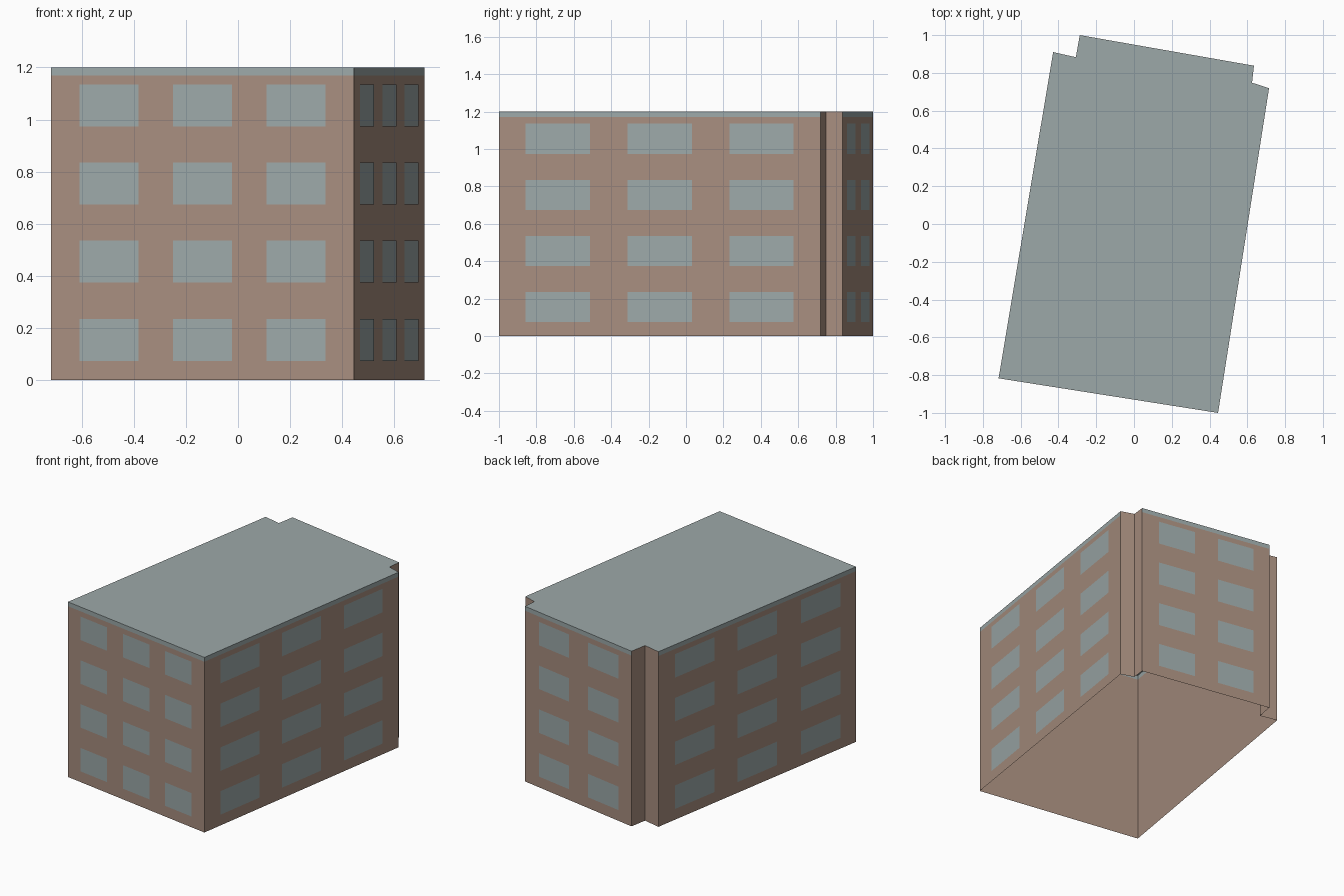
import bpy
import bmesh
from mathutils import Vector

cube = bpy.data.objects.get("Cube")
if cube:
    bpy.data.objects.remove(cube, do_unlink=True)


def make_material(name, colour):
    mat = bpy.data.materials.new(name)
    mat.use_nodes = True
    mat.diffuse_color = (*colour, 1)
    mat.node_tree.nodes["Principled BSDF"].inputs["Base Color"].default_value = (*colour, 1)
    return mat


brick = make_material("warm brown wall", (0.39, 0.272, 0.213))
slate = make_material("grey teal", (0.335, 0.395, 0.395))

HEIGHT, BAND = 1.2, 1.17
# Footprint, counter-clockwise from the front left corner as seen in plan
A, B = Vector((-0.717, -0.817)), Vector((0.445, -1.0))
C, D, E = Vector((0.715, 0.719)), Vector((0.625, 0.748)), Vector((0.635, 0.838))
F, G, H = Vector((-0.287, 1.0)), Vector((-0.308, 0.883)), Vector((-0.428, 0.91))
outline = [A, B, C, D, E, F, G, H]


def finish(name, bm, mats):
    mesh = bpy.data.meshes.new(name)
    bm.to_mesh(mesh)
    bm.free()
    for mat in mats:
        mesh.materials.append(mat)
    obj = bpy.data.objects.new(name, mesh)
    bpy.context.collection.objects.link(obj)


# Building shell: walls in two bands and a roof, open underneath
bm = bmesh.new()
rings = [[bm.verts.new((p.x, p.y, z)) for p in outline] for z in (0, BAND, HEIGHT)]
bm.faces.new(rings[2]).material_index = 1
notch_sides = (2, 3, 5, 6)
for level in range(2):
    low, high = rings[level], rings[level + 1]
    for i in range(len(outline)):
        j = (i + 1) % len(outline)
        face = bm.faces.new((low[i], low[j], high[j], high[i]))
        # Roof edge runs along the four main walls only
        if level == 1 and i not in notch_sides:
            face.material_index = 1
finish("building_shell", bm, [brick, slate])


def window_wall(name, start, end, spans):
    """Flat panes in four storeys, just proud of one wall."""
    bm = bmesh.new()
    run = end - start
    out = Vector((run.y, -run.x)).normalized() * 0.001
    for storey in range(4):
        z0 = 0.074 + 0.3 * storey
        z1 = z0 + 0.161
        for a, b in spans:
            p, q = start + run * a + out, start + run * b + out
            corners = ((p, z0), (q, z0), (q, z1), (p, z1))
            bm.faces.new([bm.verts.new((v.x, v.y, z)) for v, z in corners])
    finish(name, bm, [slate])


window_wall("front_windows", A, B, ((0.094, 0.288), (0.403, 0.597), (0.712, 0.906)))
window_wall("left_windows", B, C, ((0.083, 0.284), (0.4, 0.6), (0.717, 0.916)))
window_wall("back_windows", E, F, ((0.132, 0.415), (0.594, 0.877)))
window_wall("right_windows", H, A, ((0.083, 0.284), (0.4, 0.6), (0.72, 0.922)))
